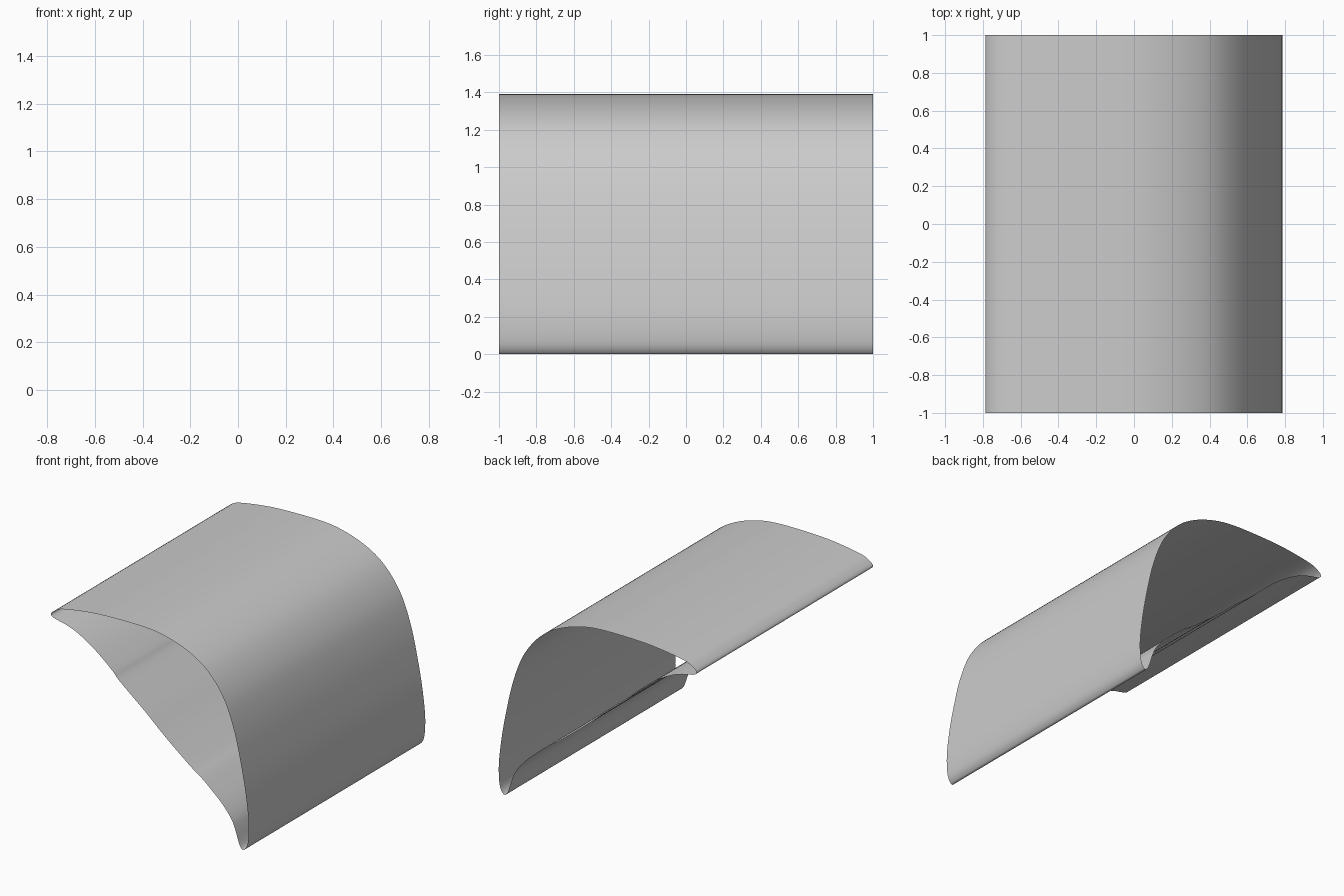
import bpy, bmesh
from mathutils import Vector

if "Cube" in bpy.data.objects:
    bpy.data.objects.remove(bpy.data.objects["Cube"])

# Cross-section in x, z: over the outer hood, then back along the slanted underside
PROFILE = [
    (-.785, 1.285), (-.755, 1.315), (-.697, 1.342), (-.554, 1.367), (-.395, 1.384),
    (-.2, 1.39), (-.03, 1.388), (.1, 1.373), (.241, 1.334), (.361, 1.279),
    (.456, 1.211), (.543, 1.112), (.615, .988), (.679, .804), (.726, .6),
    (.758, .43), (.781, .255), (.785, .14), (.774, .045), (.745, 0),
    (.722, .012), (.703, .054), (.679, .127), (.647, .198), (.575, .286),
    (.48, .372), (.4, .437), (.321, .49), (.122, .647), (-.037, .785),
    (-.236, .946), (-.292, 1.004), (-.395, 1.091), (-.491, 1.159), (-.586, 1.211),
    (-.666, 1.24), (-.729, 1.254), (-.768, 1.265),
]


def smooth_loop(points, steps):
    """Closed Catmull-Rom curve through the points."""
    pts = [Vector(p) for p in points]
    n = len(pts)
    out = []
    for i in range(n):
        a, b, c, d = (pts[(i + k) % n] for k in (-1, 0, 1, 2))
        for s in range(steps):
            t = s / steps
            out.append(0.5 * (2 * b + (c - a) * t + (2 * a - 5 * b + 4 * c - d) * t ** 2
                              + (3 * b - a - 3 * c + d) * t ** 3))
    return out


# Open-ended shell swept from front to back
loop = smooth_loop(PROFILE, 4)
bm = bmesh.new()
front = [bm.verts.new((p.x, -1, max(p.y, 0))) for p in loop]
back = [bm.verts.new((p.x, 1, max(p.y, 0))) for p in loop]
for i in range(len(loop)):
    j = (i + 1) % len(loop)
    bm.faces.new((front[i], front[j], back[j], back[i])).smooth = True

mesh = bpy.data.meshes.new("curved_shell")
bm.to_mesh(mesh)
bm.free()
shell = bpy.data.objects.new("curved_shell", mesh)
bpy.context.collection.objects.link(shell)
